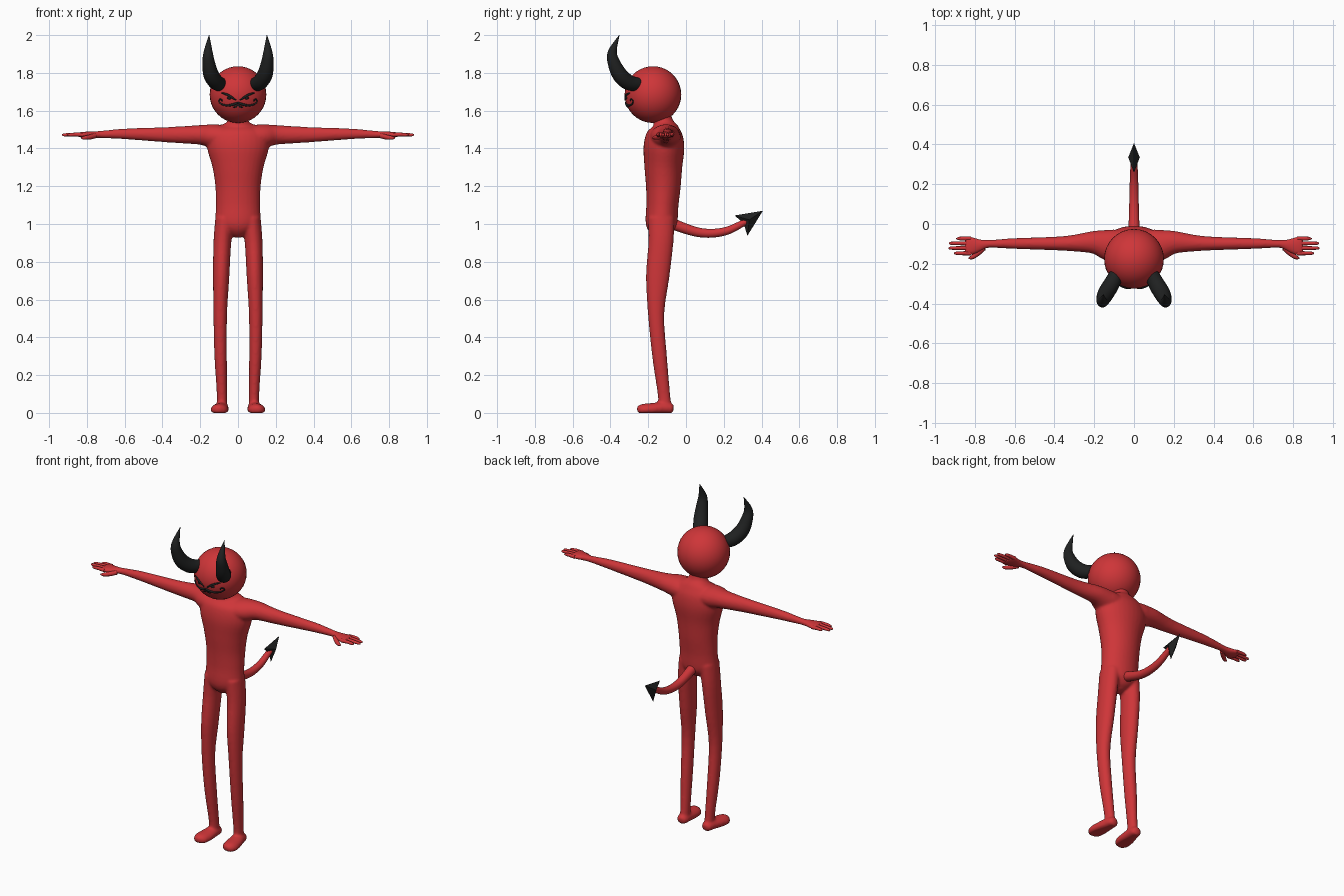
import bpy, bmesh, math
from mathutils import Vector


def material(name, rgb):
    m = bpy.data.materials.new(name)
    m.diffuse_color = (*rgb, 1)
    return m


RED = material("red_skin", (0.62, 0.036, 0.04))
BLACK = material("black_horn", (0.014, 0.015, 0.015))


def finish(name, bm, mat, angle=50):
    bmesh.ops.recalc_face_normals(bm, faces=bm.faces)
    me = bpy.data.meshes.new(name)
    bm.to_mesh(me)
    bm.free()
    ob = bpy.data.objects.new(name, me)
    bpy.context.collection.objects.link(ob)
    me.materials.append(mat)
    bpy.ops.object.select_all(action='DESELECT')
    ob.select_set(True)
    bpy.context.view_layer.objects.active = ob
    if angle:
        bpy.ops.object.shade_smooth_by_angle(angle=math.radians(angle))
    return ob


def spline(pts, steps):
    # Catmull-Rom through rows of (x, y, z, radius_a, radius_b)
    out = []
    for i in range(len(pts) - 1):
        p0, p1 = pts[max(i - 1, 0)], pts[i]
        p2, p3 = pts[i + 1], pts[min(i + 2, len(pts) - 1)]
        for k in range(steps):
            t = k / steps
            out.append([0.5 * (2 * b + (c - a) * t + (2 * a - 5 * b + 4 * c - d) * t * t
                               + (3 * b - a - 3 * c + d) * t ** 3)
                        for a, b, c, d in zip(p0, p1, p2, p3)])
    return out + [list(pts[-1])]


def tube(bm, pts, ref, n=20, steps=4, sides=(1,)):
    # Elliptical sweep; radius_b points along ref; sides mirrors in x
    pts = spline([p if len(p) == 5 else (*p, p[3]) for p in pts], steps)
    ref = Vector(ref)
    for s in sides:
        rings = []
        for i, p in enumerate(pts):
            t = Vector(pts[min(i + 1, len(pts) - 1)][:3]) - Vector(pts[max(i - 1, 0)][:3])
            a = t.cross(ref).normalized()
            b = a.cross(t).normalized()
            ring = []
            for k in range(n):
                w = 2 * math.pi * k / n
                v = (Vector(p[:3]) + a * max(p[3], 0.0005) * math.cos(w)
                     + b * max(p[4], 0.0005) * math.sin(w))
                ring.append(bm.verts.new((s * v.x, v.y, max(v.z, 0))))
            rings.append(ring)
        for r, q in zip(rings, rings[1:]):
            for k in range(n):
                bm.faces.new((r[k], r[(k + 1) % n], q[(k + 1) % n], q[k]))
        bm.faces.new(rings[0])
        bm.faces.new(rings[-1])


BOTH = (1, -1)
X, Y, Z = (1, 0, 0), (0, 1, 0), (0, 0, 1)

# Body: torso, legs, feet and arms fused into one skin
bm = bmesh.new()
tube(bm, [(0, -.125, .93, .015, .02), (0, -.128, .95, .06, .055), (0, -.13, 1.0, .115, .083),
          (0, -.125, 1.1, .117, .085), (0, -.12, 1.2, .12, .092), (0, -.12, 1.3, .135, .1),
          (0, -.117, 1.4, .163, .108), (0, -.115, 1.47, .16, .098), (0, -.115, 1.51, .12, .075),
          (0, -.12, 1.54, .058, .052), (0, -.13, 1.6, .05, .046)], Y, 32)
tube(bm, [(.07, -.13, 1.03, .05, .07), (.083, -.133, .9, .047, .066), (.089, -.15, .72, .043, .062),
          (.094, -.158, .52, .036, .043), (.092, -.14, .3, .033, .039), (.085, -.117, .1, .027, .033),
          (.085, -.112, .03, .028, .035)], Y, 24, sides=BOTH)
tube(bm, [(.083, -.066, .02, .012, .015), (.084, -.078, .022, .03, .028), (.088, -.12, .026, .038, .032),
          (.095, -.18, .02, .046, .032), (.1, -.225, .016, .044, .032), (.102, -.248, .014, .03, .026),
          (.102, -.258, .012, .01, .012)], Z, 24, sides=BOTH)
tube(bm, [(.05, -.115, 1.46, .085, .06), (.13, -.105, 1.465, .078, .063), (.2, -.092, 1.472, .058, .052),
          (.3, -.096, 1.472, .042, .045), (.4, -.098, 1.473, .034, .039), (.6, -.098, 1.477, .027, .028),
          (.73, -.1, 1.474, .02, .019), (.78, -.107, 1.472, .034, .018), (.82, -.11, 1.472, .048, .016),
          (.85, -.11, 1.473, .045, .01)], Z, 24, sides=BOTH)
body = finish("body", bm, RED, 0)
mod = body.modifiers.new("fuse", 'REMESH')
mod.mode = 'VOXEL'
mod.voxel_size = 0.0075
mod.use_smooth_shade = True
mod = body.modifiers.new("soften", 'SMOOTH')
mod.factor = 0.5
mod.iterations = 5

# Fingers and thumbs
bm = bmesh.new()
for y, tip in ((-.073, .893), (-.097, .93), (-.121, .932), (-.147, .905)):
    tube(bm, [(.82, y, 1.472, .011), (.86, y, 1.474, .01), (tip - .012, y, 1.472, .008),
              (tip, y, 1.472, .002)], Z, 10, 3, BOTH)
tube(bm, [(.755, -.12, 1.468, .014), (.785, -.148, 1.46, .013), (.815, -.168, 1.456, .01),
          (.832, -.172, 1.455, .002)], Z, 10, 3, BOTH)
finish("fingers", bm, RED)

# Head
HEAD, R = Vector((0, -.175, 1.685)), 0.15
bm = bmesh.new()
bmesh.ops.create_uvsphere(bm, u_segments=32, v_segments=20, radius=R)
bmesh.ops.translate(bm, verts=bm.verts, vec=HEAD)
finish("head", bm, RED)

# Horns
bm = bmesh.new()
tube(bm, [(.06, -.215, 1.735, .028), (.085, -.25, 1.738, .035), (.115, -.305, 1.75, .041),
          (.142, -.35, 1.79, .041), (.155, -.38, 1.85, .034), (.158, -.39, 1.91, .024),
          (.153, -.353, 2.0, .001)], (.85, .5, 0), 20, 5, BOTH)
finish("horns", bm, BLACK)

# Tail
bm = bmesh.new()
tube(bm, [(0, -.09, 1.01, .03), (0, -.03, .985, .028), (0, .06, .957, .025), (0, .14, .951, .023),
          (0, .22, .965, .021), (0, .29, .998, .018), (0, .34, 1.025, .014)], X, 16)
finish("tail", bm, RED)

# Tail spade: flat-faced arrowhead
bm = bmesh.new()
tip, up, low, back = [bm.verts.new(c) for c in
                      ((0, .407, 1.07), (0, .257, 1.045), (0, .325, .938), (0, .305, 1.004))]
for s in BOTH:
    side = bm.verts.new((s * .029, .335, 1.022))
    for a, b in ((tip, up), (up, back), (back, low), (low, tip)):
        bm.faces.new((a, b, side))
finish("tail_spade", bm, BLACK, 0)


# Face strokes laid on the head surface
def on_head(x, z, r):
    dz = z - HEAD.z
    return (x, HEAD.y - math.sqrt(R * R - x * x - dz * dz), z, r)


STROKES = {
    "eyebrows": [(.088, 1.694, .003), (.06, 1.686, .006), (.035, 1.672, .006), (.01, 1.655, .003)],
    "eyes": [(.057, 1.667, .002), (.05, 1.667, .007), (.043, 1.666, .007), (.036, 1.664, .002)],
    "moustache": [(.0, 1.642, .005), (.022, 1.634, .007), (.05, 1.628, .006), (.08, 1.632, .005),
                  (.1, 1.646, .004), (.098, 1.659, .004), (.086, 1.658, .004), (.086, 1.65, .003)],
    "goatee": [(.0, 1.632, .005), (.01, 1.623, .005), (.024, 1.616, .003)],
}
for name, pts in STROKES.items():
    bm = bmesh.new()
    tube(bm, [on_head(*p) for p in pts], (0, -1, 0), 8, 4, BOTH)
    finish(name, bm, BLACK)
